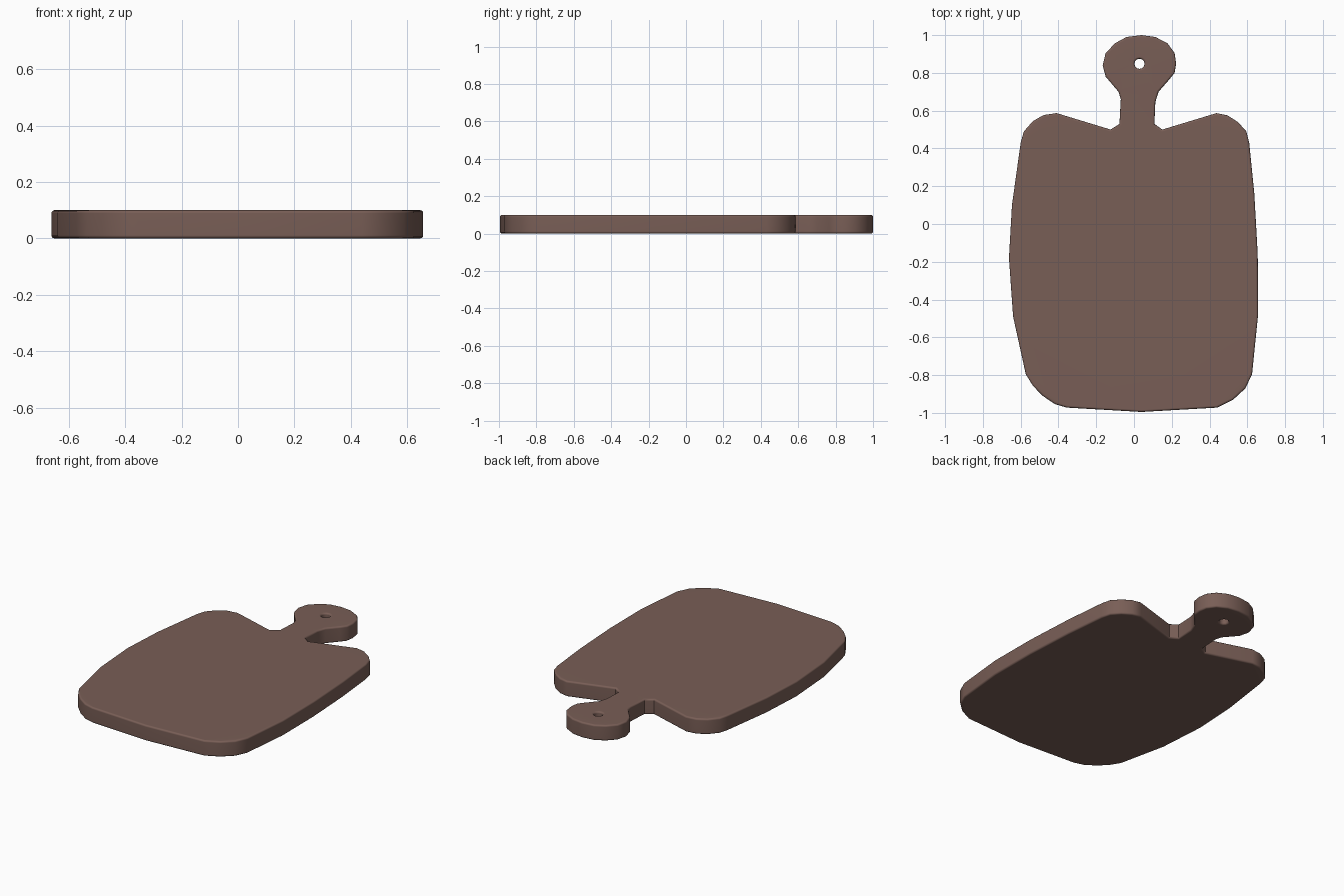
import bpy, bmesh, math

if "Cube" in bpy.data.objects:
    bpy.data.objects.remove(bpy.data.objects["Cube"])

THICK = 0.10
BEVEL = 0.012

# board outline, counter-clockwise seen from above
BODY_RIGHT = [(0.04, -0.995), (0.44, -0.972), (0.525, -0.93), (0.59, -0.87), (0.625, -0.795),
              (0.657, -0.48), (0.655, -0.16), (0.637, 0.16), (0.61, 0.43), (0.595, 0.49),
              (0.55, 0.54), (0.495, 0.575), (0.437, 0.587), (0.15, 0.50)]
HANDLE = [(0.108, 0.53), (0.113, 0.645), (0.13, 0.70), (0.187, 0.765), (0.215, 0.80),
          (0.223, 0.85), (0.215, 0.905), (0.177, 0.957), (0.113, 0.99), (0.04, 1.0),
          (-0.04, 0.99), (-0.10, 0.957), (-0.15, 0.905), (-0.166, 0.84), (-0.15, 0.78),
          (-0.082, 0.70), (-0.07, 0.66), (-0.077, 0.53)]
BODY_LEFT = [(-0.124, 0.50), (-0.41, 0.587), (-0.478, 0.577), (-0.535, 0.545), (-0.583, 0.49),
             (-0.60, 0.43), (-0.646, 0.10), (-0.662, -0.18), (-0.64, -0.49), (-0.573, -0.795),
             (-0.535, -0.857), (-0.483, -0.91), (-0.42, -0.953), (-0.356, -0.972)]

# hanging hole
HOLE = [(0.029 + 0.027 * math.cos(a), 0.848 + 0.027 * math.sin(a))
        for a in (i * math.tau / 12 for i in range(12))]


def add_loop(bm, points):
    verts = [bm.verts.new((x, y, 0)) for x, y in points]
    return [bm.edges.new((verts[i - 1], v)) for i, v in enumerate(verts)]


# flat sheet with the hole, raised to full thickness
bm = bmesh.new()
edges = add_loop(bm, BODY_RIGHT + HANDLE + BODY_LEFT) + add_loop(bm, HOLE)
bmesh.ops.triangle_fill(bm, edges=edges, use_beauty=True, use_dissolve=False)
ext = bmesh.ops.extrude_face_region(bm, geom=bm.faces[:], use_keep_orig=True)
top = [g for g in ext["geom"] if isinstance(g, bmesh.types.BMVert)]
bmesh.ops.translate(bm, verts=top, vec=(0, 0, THICK))
bmesh.ops.recalc_face_normals(bm, faces=bm.faces[:])

# softened rims
rims = [e for e in bm.edges if len(e.link_faces) == 2
        and e.calc_face_angle(0) > math.radians(80)
        and abs(e.verts[0].co.z - e.verts[1].co.z) < 1e-5]
bmesh.ops.bevel(bm, geom=rims, offset=BEVEL, offset_type='OFFSET', segments=3,
                profile=0.5, affect='EDGES', clamp_overlap=True)
bmesh.ops.recalc_face_normals(bm, faces=bm.faces[:])

mesh = bpy.data.meshes.new("cutting_board")
bm.to_mesh(mesh)
bm.free()
board = bpy.data.objects.new("cutting_board", mesh)
bpy.context.collection.objects.link(board)

wood = bpy.data.materials.new("brown wood")
wood.diffuse_color = (0.19, 0.112, 0.093, 1)
wood.use_nodes = True
wood.node_tree.nodes["Principled BSDF"].inputs["Base Color"].default_value = wood.diffuse_color
mesh.materials.append(wood)

# smooth shading with flat top and bottom
bpy.context.view_layer.objects.active = board
board.select_set(True)
bpy.ops.object.shade_smooth_by_angle(angle=math.radians(45))
weighted = board.modifiers.new("flat_faces", 'WEIGHTED_NORMAL')
weighted.keep_sharp = True
